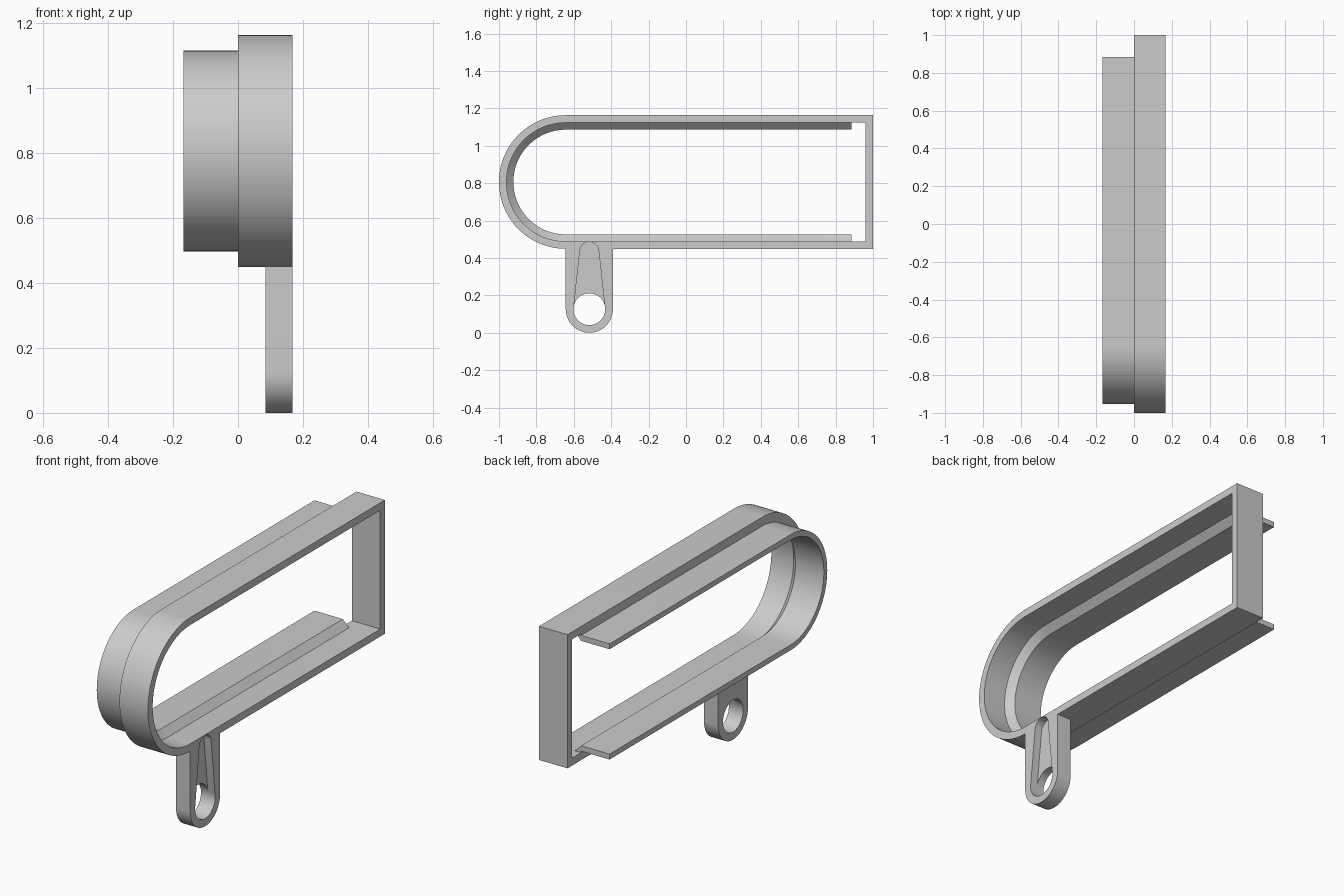
import bpy, bmesh
from math import sin, cos, pi, asin

if "Cube" in bpy.data.objects:
    bpy.data.objects.remove(bpy.data.objects["Cube"], do_unlink=True)

grey = bpy.data.materials.new("plain grey")
grey.use_nodes = True
grey.diffuse_color = (0.6, 0.6, 0.6, 1)
grey.node_tree.nodes["Principled BSDF"].inputs["Base Color"].default_value = (0.6, 0.6, 0.6, 1)

HALF = 0.168             # half of the total width
RADIUS = 0.357           # outside radius of the rounded front
WALL = 0.04
ARC_Y, ARC_Z = RADIUS - 1, 0.806
LUG_Y, LUG_Z, LUG_R = -0.517, 0.126, 0.126


def arc(cy, cz, r, a0, a1, steps):
    angles = [a0 + (a1 - a0) * i / steps for i in range(steps + 1)]
    return [(cy + r * cos(a), cz + r * sin(a)) for a in angles]


def make_object(name, bm):
    bmesh.ops.recalc_face_normals(bm, faces=bm.faces)
    mesh = bpy.data.meshes.new(name)
    bm.to_mesh(mesh)
    bm.free()
    mesh.materials.append(grey)
    obj = bpy.data.objects.new(name, mesh)
    bpy.context.collection.objects.link(obj)
    return obj


def sweep(name, section, closed):
    """Carry a section of (x, radius, end y) points along a U-shaped path."""
    bm = bmesh.new()
    strands = []
    for x, r, end in section:
        path = [(end, ARC_Z + r)]
        path += arc(ARC_Y, ARC_Z, r, pi / 2, 3 * pi / 2, 64)
        path.append((end, ARC_Z - r))
        strands.append([bm.verts.new((x, y, z)) for y, z in path])
    count = len(strands[0])
    for a, b in zip(strands, strands[1:] + strands[:1]):
        for i in range(count if closed else count - 1):
            j = (i + 1) % count
            bm.faces.new((a[i], a[j], b[j], b[i]))
    if not closed:
        for i in (0, -1):
            bm.faces.new([s[i] for s in strands])
    return make_object(name, bm)


def prism(name, outline, x0, x1):
    bm = bmesh.new()
    base = bm.faces.new([bm.verts.new((x0, y, z)) for y, z in outline])
    top = bmesh.ops.extrude_face_region(bm, geom=[base])["geom"]
    verts = [v for v in top if isinstance(v, bmesh.types.BMVert)]
    bmesh.ops.translate(bm, verts=verts, vec=(x1 - x0, 0, 0))
    return make_object(name, bm)


def activate(obj):
    bpy.ops.object.select_all(action='DESELECT')
    obj.select_set(True)
    bpy.context.view_layer.objects.active = obj


def combine(target, tool, operation):
    mod = target.modifiers.new("combine", 'BOOLEAN')
    mod.operation, mod.solver, mod.object = operation, 'EXACT', tool
    activate(target)
    bpy.ops.object.modifier_apply(modifier=mod.name)
    bpy.data.objects.remove(tool, do_unlink=True)


# Outer frame: rounded at the front, square and closed at the back
inner = RADIUS - WALL
frame = sweep("outer_frame", [(0, RADIUS, 1), (HALF, RADIUS, 1),
                              (HALF, inner, 1 - WALL), (0, inner, 1 - WALL)], True)

# Inner rail: open at the back, with a sloped shoulder joining the frame
rail_out, rail_in, rail_end = 0.309, 0.28, 0.885
rail = sweep("inner_rail", [(x, r, rail_end) for x, r in (
    (-HALF, rail_out), (0, rail_out), (0, inner + 0.001),
    (inner - rail_in, inner + 0.001), (0, rail_in), (-HALF, rail_in))], False)

# Hanging lug with a round foot, joined to the frame
foot = arc(LUG_Y, LUG_Z, LUG_R, pi, 2 * pi, 40)
foot += [(LUG_Y + LUG_R, 0.47), (LUG_Y - LUG_R, 0.47)]
combine(frame, prism("lug", foot, HALF / 2, HALF), 'UNION')

# Through hole, then a tapered pocket rising from it
hole_r, tip_r, tip_z = 0.085, 0.05, 0.436
hole = arc(LUG_Y, LUG_Z, hole_r, 0, 2 * pi, 56)[:-1]
combine(frame, prism("hole_cutter", hole, 0.04, 0.25), 'DIFFERENCE')
base_r = hole_r - 0.001
tilt = asin((base_r - tip_r) / (tip_z - LUG_Z))
pocket = arc(LUG_Y, LUG_Z, base_r, pi - tilt, 2 * pi + tilt, 40)
pocket += arc(LUG_Y, tip_z, tip_r, tilt, pi - tilt, 24)
combine(frame, prism("pocket_cutter", pocket, 0.126, 0.25), 'DIFFERENCE')
frame.name = "outer_frame_with_lug"

for obj in (frame, rail):
    activate(obj)
    bpy.ops.object.shade_smooth_by_angle(angle=pi / 6)
